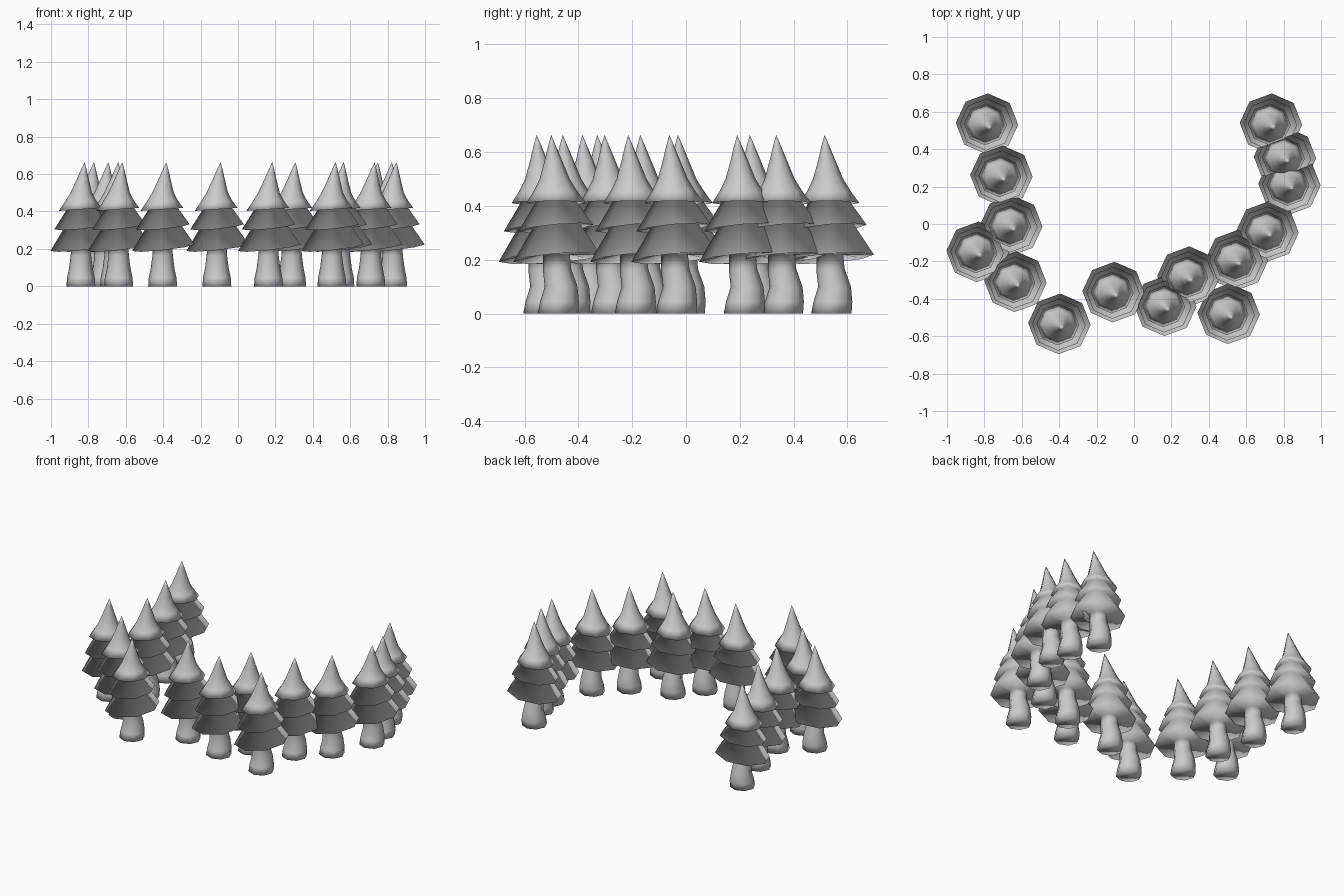
import bpy, bmesh
from math import cos, sin, pi

if "Cube" in bpy.data.objects:
    bpy.data.objects.remove(bpy.data.objects["Cube"])

SIDES = 8
# Rings from ground to tip: centre x, centre y, z, radius, tilt towards +x, tilt towards +y
TRUNK = [(0, 0, 0, .075, 0, 0), (0, .006, .045, .072, 0, 0), (0, .012, .10, .061, 0, 0),
         (0, -.003, .165, .053, 0, 0), (0, -.006, .22, .050, 0, 0)]
TIER_LOW = [(.004, -.004, .206, .162, .018, .013), (.003, -.006, .326, .088, .010, .008)]
TIER_MID = [(.001, -.008, .318, .139, .014, .012), (.002, -.009, .418, .074, .006, .004)]
TIER_TOP = [(-.004, -.007, .411, .111, .008, 0), (-.002, -.009, .455, .081, .004, 0),
            (.002, -.012, .50, .056, 0, 0), (.010, -.017, .57, .032, 0, 0),
            (.016, -.022, .625, .014, 0, 0)]
TIP = (.020, -.025, .664)

# Tree positions around the horseshoe
SPOTS = [(-.79, .54), (-.713, .262), (-.66, -.005), (-.84, -.145), (-.638, -.305),
         (-.403, -.53), (-.113, -.36), (.163, -.433), (.287, -.278), (.502, -.476),
         (.545, -.19), (.71, -.037), (.827, .215), (.803, .36), (.728, .54)]


def ring(bm, cx, cy, z, r, tx, ty):
    verts = []
    for i in range(SIDES):
        a = 2 * pi * i / SIDES - .03
        verts.append(bm.verts.new((cx + 1.03 * r * cos(a), cy + r * sin(a),
                                   z + tx * cos(a) + ty * sin(a))))
    return verts


def bridge(bm, a, b):
    for i in range(SIDES):
        j = (i + 1) % SIDES
        bm.faces.new((a[i], a[j], b[j], b[i]))


def tree_mesh():
    bm = bmesh.new()
    # trunk with closed base, then the three skirts of branches
    rings = [ring(bm, *d) for d in TRUNK + TIER_LOW + TIER_MID + TIER_TOP]
    bm.faces.new(rings[0][::-1])
    for a, b in zip(rings, rings[1:]):
        bridge(bm, a, b)
    # pointed tip
    tip = bm.verts.new(TIP)
    for i in range(SIDES):
        bm.faces.new((rings[-1][i], rings[-1][(i + 1) % SIDES], tip))
    # soft shading everywhere, also across the skirt edges
    for f in bm.faces:
        f.smooth = True
    me = bpy.data.meshes.new("pine_tree")
    bm.to_mesh(me)
    bm.free()
    return me


mesh = tree_mesh()
for n, (x, y) in enumerate(SPOTS, 1):
    ob = bpy.data.objects.new(f"pine_tree_{n}", mesh)
    ob.location = (x, y, 0)
    bpy.context.collection.objects.link(ob)
